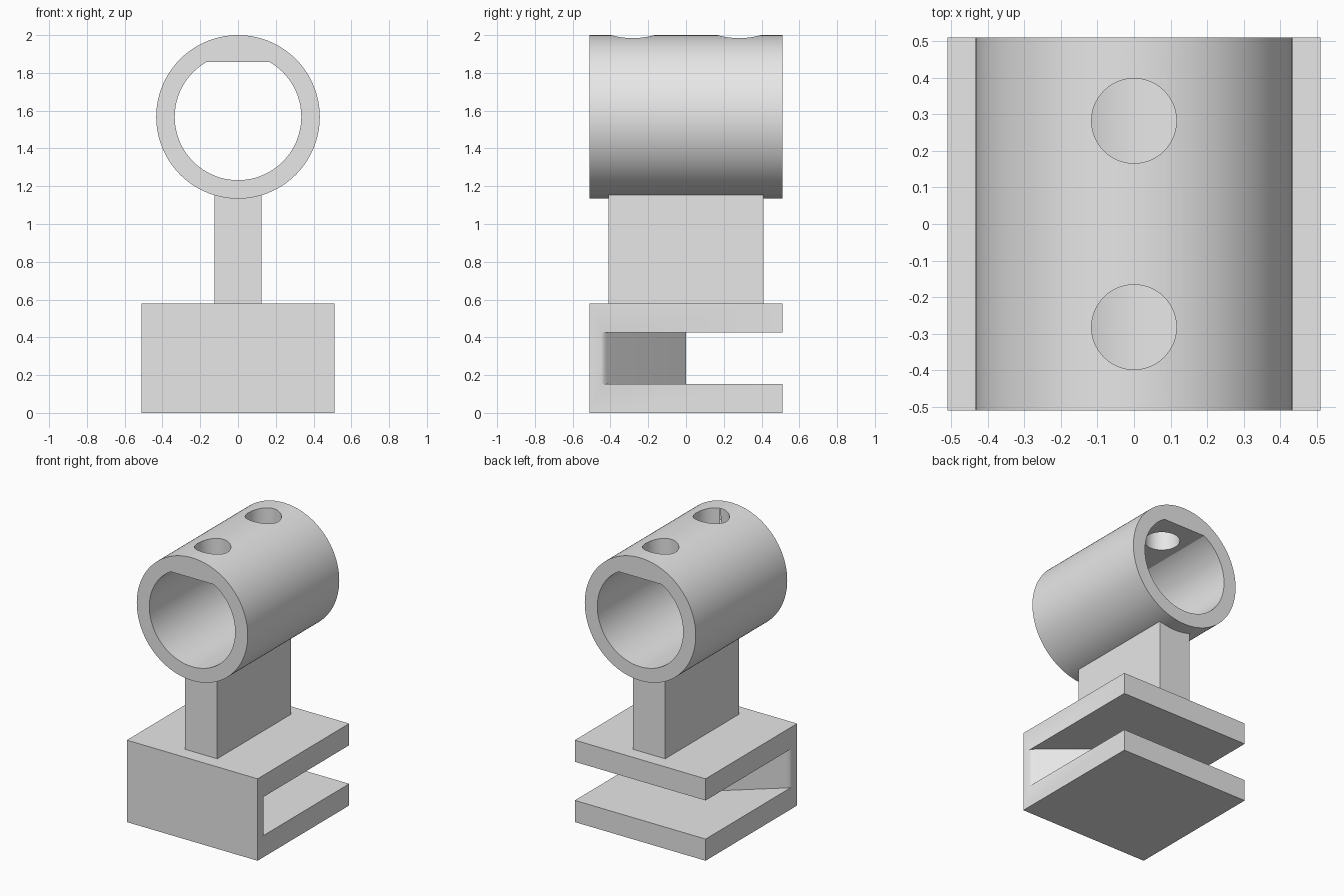
import bpy, bmesh, math
from mathutils import Vector

cube = bpy.data.objects.get("Cube")
if cube:
    bpy.data.objects.remove(cube, do_unlink=True)

grey = bpy.data.materials.new("plain_grey")
grey.use_nodes = True
colour = (0.8, 0.8, 0.8, 1)
grey.diffuse_color = colour
grey.node_tree.nodes["Principled BSDF"].inputs["Base Color"].default_value = colour


def finish(name, bm):
    bmesh.ops.recalc_face_normals(bm, faces=bm.faces)
    mesh = bpy.data.meshes.new(name)
    bm.to_mesh(mesh)
    bm.free()
    mesh.materials.append(grey)
    obj = bpy.data.objects.new(name, mesh)
    bpy.context.collection.objects.link(obj)
    return obj


def prism(name, outline, low, high):
    """Extrude an outline in plan from one height to another."""
    bm = bmesh.new()
    face = bm.faces.new([bm.verts.new((x, y, low)) for x, y in outline])
    new = bmesh.ops.extrude_face_region(bm, geom=[face])["geom"]
    verts = [v for v in new if isinstance(v, bmesh.types.BMVert)]
    bmesh.ops.translate(bm, verts=verts, vec=Vector((0, 0, high - low)))
    return finish(name, bm)


def box(name, hx, hy, low, high):
    return prism(name, [(-hx, -hy), (hx, -hy), (hx, hy), (-hx, hy)], low, high)


def activate(obj):
    bpy.ops.object.select_all(action="DESELECT")
    obj.select_set(True)
    bpy.context.view_layer.objects.active = obj


def cut(obj, cutter):
    activate(obj)
    mod = obj.modifiers.new("cut", "BOOLEAN")
    mod.operation = "DIFFERENCE"
    mod.solver = "EXACT"
    mod.object = cutter
    bpy.ops.object.modifier_apply(modifier=mod.name)
    bpy.data.objects.remove(cutter, do_unlink=True)


def smooth(obj):
    activate(obj)
    bpy.ops.object.shade_smooth_by_angle(angle=math.radians(24))


HALF = 0.51

# Clamp base, its slot closed at the front by a wedge-shaped wall
base = box("clamp_base", HALF, HALF, 0, 0.578)
side = [(0.6, -0.46), (0.511, -0.45), (0.505, -0.435), (0.49, -0.42)]
slot = side + [(0, 0)] + [(-x, y) for x, y in reversed(side)] + [(-0.6, 0.6), (0.6, 0.6)]
cut(base, prism("slot_cutter", slot, 0.153, 0.425))
smooth(base)

# Stem between base and tube
box("stem", 0.125, 0.41, 0.578, 1.2)

# Tube with a flat along the top of its bore
AXIS, OUTER, INNER, SEGMENTS = 1.567, 0.433, 0.335, 120
flat = INNER * math.sin(math.radians(60))
bm = bmesh.new()
rings = []
for i in range(SEGMENTS):
    a = math.tau * i / SEGMENTS
    c, s = math.cos(a), math.sin(a)
    section = [(OUTER * c, OUTER * s), (INNER * c, min(INNER * s, flat))]
    rings.append([bm.verts.new((x, y, AXIS + z))
                  for (x, z), y in ((section[0], -HALF), (section[0], HALF),
                                    (section[1], HALF), (section[1], -HALF))])
for i, ring in enumerate(rings):
    after = rings[(i + 1) % SEGMENTS]
    for k in range(4):
        n = (k + 1) % 4
        bm.faces.new((ring[k], ring[n], after[n], after[k]))
tube = finish("tube", bm)

# Two screw holes through the top of the tube
for y in (-0.282, 0.282):
    circle = [(0.116 * math.cos(math.tau * i / 64), y + 0.116 * math.sin(math.tau * i / 64))
              for i in range(64)]
    cut(tube, prism("hole_cutter", circle, 1.7, 2.1))
smooth(tube)
